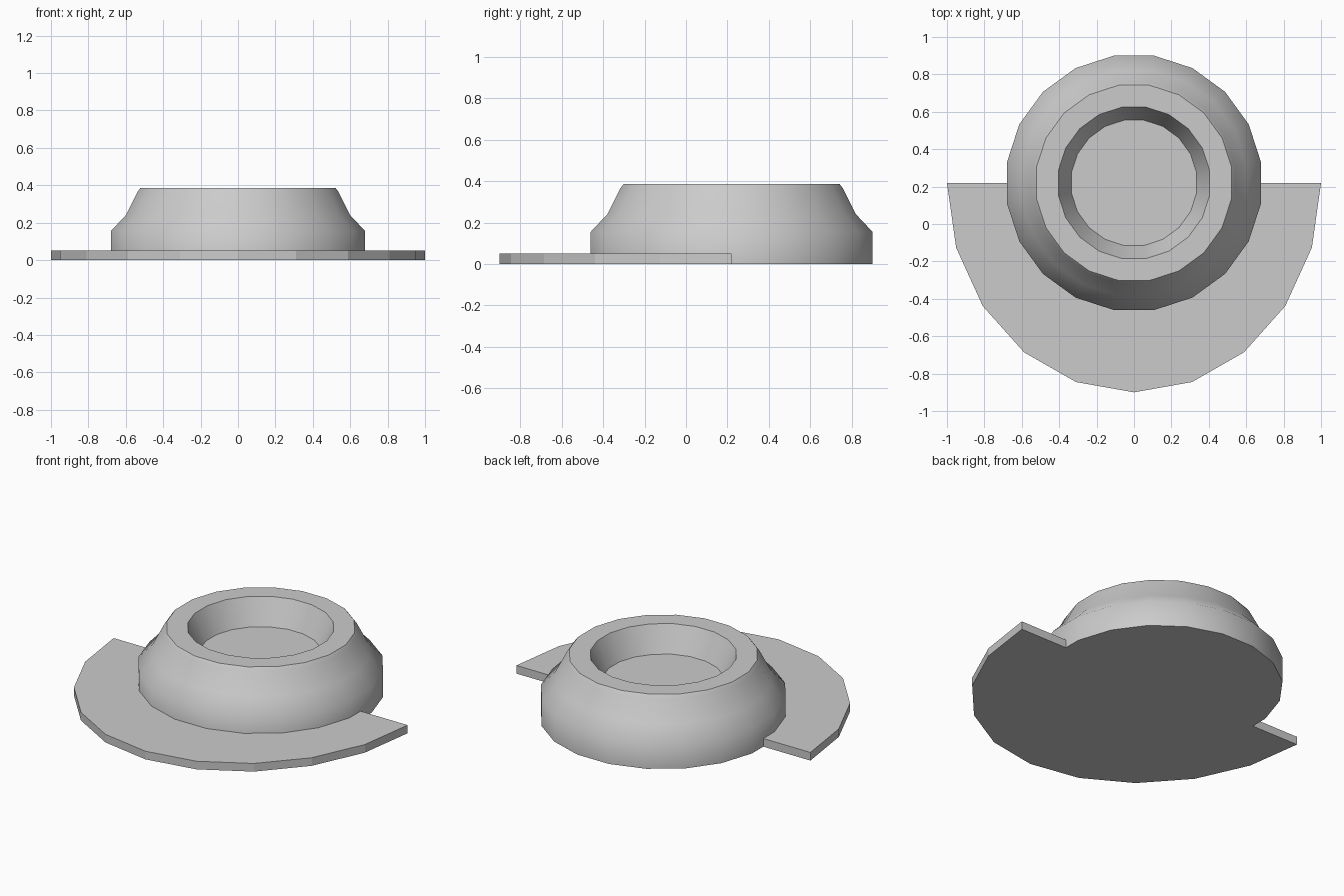
import bpy, bmesh
from math import pi, cos, sin, radians

if "Cube" in bpy.data.objects:
    bpy.data.objects.remove(bpy.data.objects["Cube"])

CY = 0.22      # shared centre of the cup and the straight edge of the plate
SIDES = 20


def make_object(name, bm):
    bmesh.ops.recalc_face_normals(bm, faces=bm.faces[:])
    mesh = bpy.data.meshes.new(name)
    bm.to_mesh(mesh)
    bm.free()
    ob = bpy.data.objects.new(name, mesh)
    bpy.context.collection.objects.link(ob)
    return ob


def lathe(name, profile):
    """Turn (half width across flats, z) rings into a capped solid."""
    bm = bmesh.new()
    rings = []
    for apothem, z in profile:
        r = apothem / cos(pi / SIDES)
        rings.append([bm.verts.new((r * cos((i + 0.5) * 2 * pi / SIDES),
                                    CY + r * sin((i + 0.5) * 2 * pi / SIDES), z))
                      for i in range(SIDES)])
    for a, b in zip(rings, rings[1:]):
        for i in range(SIDES):
            j = (i + 1) % SIDES
            bm.faces.new((a[i], a[j], b[j], b[i]))
    bm.faces.new(rings[0])
    bm.faces.new(rings[-1])
    return make_object(name, bm)


# Round holder with a tapered shoulder and a recessed cup
holder = lathe("round_holder", [
    (0.68, 0), (0.68, 0.155), (0.60, 0.24), (0.537, 0.365), (0.522, 0.385),
    (0.405, 0.385), (0.335, 0.23)])
bpy.ops.object.select_all(action='DESELECT')
holder.select_set(True)
bpy.context.view_layer.objects.active = holder
bpy.ops.object.shade_smooth_by_angle(angle=radians(46))

# Thin half-oval base plate, flat shaded
bm = bmesh.new()
outline = [bm.verts.new((cos(i * pi / 10), CY - 1.12 * sin(i * pi / 10), 0))
           for i in range(11)]
base = bm.faces.new(outline)
top = bmesh.ops.extrude_face_region(bm, geom=[base], use_keep_orig=True)
bmesh.ops.translate(bm, vec=(0, 0, 0.05),
                    verts=[v for v in top["geom"] if isinstance(v, bmesh.types.BMVert)])
make_object("base_plate", bm)
